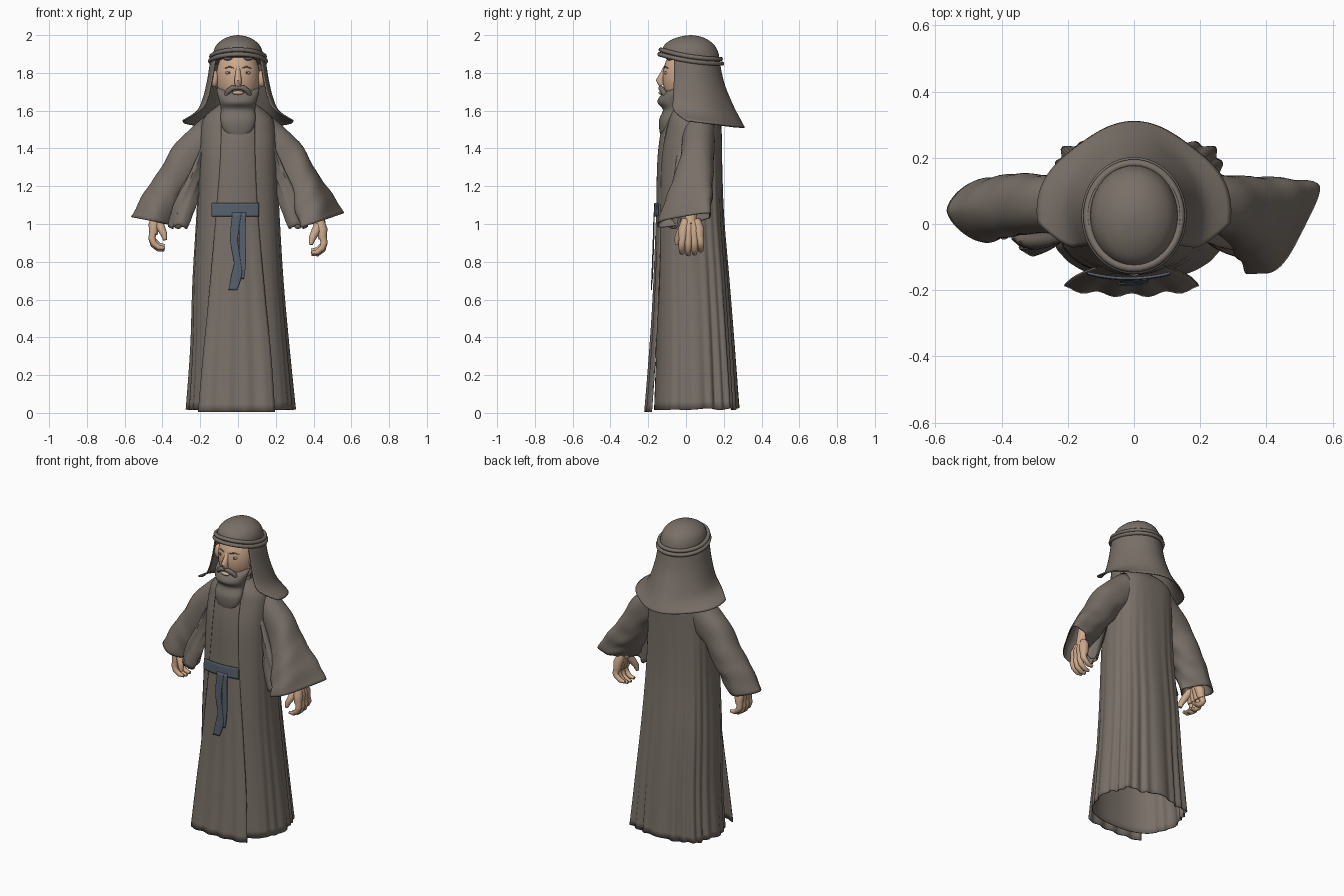
import bpy, bmesh
from math import sin, cos, pi, radians, copysign
from mathutils import Vector

if "Cube" in bpy.data.objects:
    bpy.data.objects.remove(bpy.data.objects["Cube"])


def material(name, rgb):
    m = bpy.data.materials.new(name)
    m.use_nodes = True
    m.diffuse_color = (*rgb, 1)
    m.node_tree.nodes["Principled BSDF"].inputs["Base Color"].default_value = (*rgb, 1)
    return m


CLOTH = material("grey brown cloth", (.19, .16, .137))
SKIN = material("skin", (.61, .40, .26))
BELT = material("slate blue belt", (.092, .115, .148))
HAIR = material("grey hair", (.18, .155, .135))
EYE = material("eye grey", (.36, .30, .25))
DARK = material("dark iris", (.07, .06, .05))


def finish(name, bm, mat, thick=0, angle=50):
    bmesh.ops.recalc_face_normals(bm, faces=bm.faces)
    me = bpy.data.meshes.new(name)
    bm.to_mesh(me)
    bm.free()
    me.materials.append(mat)
    ob = bpy.data.objects.new(name, me)
    bpy.context.collection.objects.link(ob)
    if thick:
        s = ob.modifiers.new("Thickness", "SOLIDIFY")
        s.thickness, s.offset = thick, 0
    bpy.ops.object.select_all(action="DESELECT")
    ob.select_set(True)
    bpy.context.view_layer.objects.active = ob
    bpy.ops.object.shade_smooth_by_angle(angle=radians(angle))


def skin_rings(bm, rings, around=True, along=False, caps=False):
    """Bridge rows of points into a surface."""
    rows = [[bm.verts.new(p) for p in r] for r in rings]
    n = len(rows[0])
    for i in range(len(rows) if along else len(rows) - 1):
        a, b = rows[i], rows[(i + 1) % len(rows)]
        for j in range(n if around else n - 1):
            k = (j + 1) % n
            bm.faces.new((a[j], a[k], b[k], b[j]))
    if caps:
        bm.faces.new(rows[0])
        bm.faces.new(rows[-1])


def loft(name, rings, mat, thick=0, **kw):
    bm = bmesh.new()
    skin_rings(bm, rings, **kw)
    finish(name, bm, mat, thick)


def tube(bm, pts, radii, ref, closed=False, n=10):
    pts = [Vector(p) for p in pts]
    rings = []
    for i, p in enumerate(pts):
        nxt = pts[(i + 1) % len(pts)] if closed or i < len(pts) - 1 else p
        prv = pts[i - 1] if closed or i else p
        u = (nxt - prv).normalized().cross(Vector(ref)).normalized()
        v = u.cross((nxt - prv).normalized())
        rings.append([p + radii[i] * (cos(a) * u + sin(a) * v) for a in turn(n)])
    skin_rings(bm, rings, along=closed, caps=not closed)


def turn(n):
    return [2 * pi * k / n for k in range(n)]


def power(v, e):
    return copysign(abs(v) ** e, v)


def ball(name, loc, size, mat):
    bm = bmesh.new()
    bmesh.ops.create_uvsphere(bm, u_segments=28, v_segments=18, radius=1)
    for v in bm.verts:
        v.co = Vector(v.co[i] * size[i] + loc[i] for i in range(3))
    finish(name, bm, mat)


def refine(keys, steps):
    """Blend between key rows with a smooth spline."""
    out, last = [], len(keys) - 1
    for i in range(last):
        rows = list(zip(keys[max(i - 1, 0)], keys[i], keys[i + 1], keys[min(i + 2, last)]))
        for s in range(steps):
            t = s / steps
            out.append([b + .5 * t * (c - a + t * (2 * a - 5 * b + 4 * c - d
                        + t * (3 * (b - c) + d - a))) for a, b, c, d in rows])
    return out + [list(keys[-1])]


# Pleated robe: z, centre x, centre y, half width, half depth
robe = [(.015, .015, .05, .275, .216), (.35, .01, .045, .25, .2),
        (.7, 0, .035, .232, .186), (1.05, 0, .025, .214, .17),
        (1.35, 0, .027, .203, .16), (1.5, 0, .04, .195, .145),
        (1.57, 0, .04, .17, .13), (1.635, 0, .02, .09, .085)]
rings = []
for z, cx, cy, rx, ry in refine(robe, 5):
    ring = []
    for a in turn(192):
        side = min(1, max(0, .75 + sin(a)))
        fold = max(0, 1.5 - z) * side * (.026 * cos(8 * a) + .02 * cos(24 * a + .5 * z))
        e = .7 if sin(a) > 0 else .8
        ring.append((cx + power(cos(a), e) * rx * (1 + fold),
                     cy + power(sin(a), e) * ry * (1 + fold),
                     z + (.005 * (1 + sin(9 * a)) * side if z < .03 else 0)))
    rings.append(ring)
loft("robe", rings, CLOTH, .006)


def sheet(name, keys, mat, bow, wave=0, thick=.008, n=24):
    """Hanging cloth strip: z, left edge, right edge, depth."""
    rows = []
    for z, x0, x1, y in refine(keys, 5):
        rows.append([(x0 + (x1 - x0) * t, y + bow * (2 * t - 1) ** 2
                      + wave * max(0, 1.1 - z) * cos(t * 8 * pi), z)
                     for t in (k / n for k in range(n + 1))])
    loft(name, rows, mat, thick, around=False)


sheet("front_panel", [(.005, -.21, .195, -.212), (.3, -.185, .175, -.19),
                      (.6, -.155, .145, -.172), (1.05, -.115, .105, -.155),
                      (1.35, -.092, .09, -.147), (1.52, -.088, .088, -.122),
                      (1.6, -.075, .075, -.085)], CLOTH, .022, .006)

# Belt with two hanging ends
sheet("belt", [(1.04, -.14, .11, -.167), (1.11, -.14, .11, -.164)], BELT, .016)
sheet("belt_end_right", [(1.06, -.03, .018, -.169), (.92, -.042, 0, -.173),
                         (.8, -.022, .014, -.177), (.73, -.035, .02, -.18),
                         (.65, -.05, -.005, -.183)], BELT, 0, 0, .006, 6)
sheet("belt_end_left", [(1.06, 0, .042, -.168), (.92, .006, .04, -.171),
                        (.8, .005, .042, -.175), (.71, 0, .032, -.178)], BELT, 0, 0, .006, 6)

# Sleeves: centre xyz, half vector across the arm (x, z), half depth and its x skew, squareness
upper = [(.13, .07, 1.48, .04, .09, .085, 0, .9), (.262, .06, 1.355, .06, .078, .085, 0, .9)]
lower = {"left": [(.34, .035, 1.22, .067, .06, .105, .015, .8),
                  (.403, .01, 1.11, .07, .045, .125, .045, .65),
                  (.448, -.012, 1.02, .062, .02, .138, .07, .5)],
         "right": [(.345, .06, 1.22, .07, .06, .09, 0, .95),
                   (.405, .05, 1.12, .09, .045, .092, 0, 1.1),
                   (.455, .04, 1.015, .107, .022, .095, 0, 1.3)]}
for s, side in ((1, "left"), (-1, "right")):
    rings = []
    for i, (x, y, z, vx, vz, d, skew, e) in enumerate(refine(upper + lower[side], 5)):
        ring = []
        for a in turn(48):
            c, q = power(cos(a), e), power(sin(a), e)
            r = 1 + .03 * sin(5 * a + i * .9) * max(0, .4 - c) + .02 * sin(i * 1.3 + 2 * a)
            ring.append((s * (x + vx * c * r + skew * q), y + d * q * r,
                         z + vz * c * r + .35 * skew * q))
        rings.append(ring)
    loft(side + "_sleeve", rings, CLOTH, .006)

    # Loose cloth gathered under the arm
    rows = []
    for x, y, z, w in refine([(.16, 0, 1.47, .02), (.225, -.035, 1.28, .035),
                              (.275, -.065, 1.13, .05), (.315, -.075, .985, .045)], 5):
        rows.append([(s * (x + w * cos(a) * (1 + .25 * sin(5 * a + 20 * z))),
                      y + .03 + .045 * sin(a) * (1 + .2 * sin(3 * a + 14 * z)),
                      z + .012 * sin(3 * a)) for a in turn(24)])
    loft(side + "_sleeve_gather", rows, CLOTH, .005)

    # Hand with curled fingers and thumb
    hy, lift = (.025, 0) if s > 0 else (.04, .025)
    bm = bmesh.new()

    def part(pts, radii):
        tube(bm, [(s * x, y + hy, z + lift) for x, y, z in pts], radii, (0, 1, 0))
    part([(.41, 0, 1.12), (.425, 0, 1.04), (.43, 0, 1.0)], [.034, .033, .034])
    for f in range(4):
        y = -.042 + .03 * f
        drop = (.008, 0, .004, .02)[f]
        part([(.43, y * .55, 1.02), (.444, y * .9, .97), (.448, y, .92)], [.026, .03, .022])
        part([(.449, y, .935), (.456, y * 1.1, .90), (.447, y * 1.15, .865 + drop),
              (.419, y * 1.1, .842 + drop), (.388, y * 1.1, .84 + drop)],
             [.02, .019, .017, .0145, .009])
    part([(.43, -.02, 1.0), (.41, -.052, .96), (.392, -.07, .92), (.386, -.074, .89)],
         [.026, .023, .018, .01])
    finish(side + "_hand", bm, SKIN)

    # Eye, brow, ear and a tuft of hair under the head cloth
    ball(side + "_eye", (s * .047, -.102, 1.80), (.019, .012, .010), EYE)
    ball(side + "_iris", (s * .047, -.110, 1.80), (.007, .005, .008), DARK)
    ball(side + "_ear", (s * .125, -.025, 1.77), (.022, .025, .045), SKIN)
    ball(side + "_hair_tuft", (s * .055, -.088, 1.878), (.026, .018, .012), HAIR)
    bm = bmesh.new()
    tube(bm, [(s * .022, -.116, 1.826), (s * .045, -.111, 1.833), (s * .072, -.093, 1.824)],
         [.002, .004, .002], (0, 0, 1))
    finish(side + "_brow", bm, HAIR)

    # Drooping half of the moustache
    bm = bmesh.new()
    tube(bm, [(0, -.134, 1.722), (s * .03, -.133, 1.72), (s * .055, -.118, 1.70),
              (s * .068, -.10, 1.665)], [.009, .014, .015, .008], (0, 1, 0))
    finish(side + "_moustache", bm, HAIR)

# Head, neck, nose and lip
ball("head", (0, 0, 1.775), (.117, .125, .165), SKIN)
bm = bmesh.new()
tube(bm, [(0, .01, 1.52), (0, .01, 1.7)], [.07, .065], (0, 1, 0), n=20)
finish("neck", bm, SKIN)
bm = bmesh.new()
tube(bm, [(0, -.108, 1.83), (0, -.125, 1.79), (0, -.139, 1.76), (0, -.127, 1.736)],
     [.011, .015, .021, .017], (1, 0, 0))
finish("nose", bm, SKIN)
ball("lip", (0, -.133, 1.695), (.03, .012, .011), SKIN)

# Beard: z, half width, front depth, back depth
rings = []
for z, w, f, b in refine([(1.72, .113, -.07, .0), (1.69, .110, -.125, 0), (1.645, .098, -.152, 0),
                          (1.605, .09, -.122, -.02), (1.55, .093, -.143, -.055),
                          (1.49, .072, -.14, -.08), (1.455, .025, -.13, -.10)], 4):
    rings.append([(w * cos(a), (f + b) / 2 + (b - f) / 2 * sin(a), z) for a in turn(32)])
loft("beard", rings, HAIR, caps=True)

# Head cloth crown, tilted down at the back
TILT = -.15
rings = []
for h, r in refine([(-.02, 1.02), (.03, 1.0), (.07, .86), (.10, .58), (.115, .27), (.12, .02)], 4):
    rings.append([(.13 * r * cos(a), .025 + .15 * r * sin(a),
                   1.88 + h + TILT * .15 * r * sin(a) * (1 - h / .12)) for a in turn(40)])
loft("headcloth_crown", rings, CLOTH, caps=True)

# Head cloth drape, open at the face: z, half width, half depth, centre y, reach
rings = []
for z, rx, ry, cy, reach in refine([(1.89, .135, .15, .025, 126), (1.83, .147, .157, .025, 124),
                                    (1.74, .162, .175, .03, 122), (1.64, .188, .208, .04, 121),
                                    (1.58, .222, .24, .04, 116), (1.53, .292, .268, .04, 98)], 4):
    ring = []
    for k in range(61):
        t = k / 30 - 1
        a = radians(reach) * t
        wave = (1.89 - z) * .13 * (cos(4 * a) - 1) * max(0, cos(a))
        ring.append((rx * sin(a) * (1 + wave), cy + ry * cos(a) * (1 + wave),
                     z + TILT * ry * cos(a) * .5 + .015 * t * t))
    rings.append(ring)
loft("headcloth_drape", rings, CLOTH, .008, around=False)

# Twin cords around the head cloth
for i, name in enumerate(("lower_head_cord", "upper_head_cord")):
    bm = bmesh.new()
    size = 1 - .04 * i
    pts = [(.147 * size * cos(a), .025 + .165 * size * sin(a),
            1.868 + .024 * i + TILT * .165 * sin(a) - .006 * cos(2 * a)) for a in turn(48)]
    tube(bm, pts, [.012] * len(pts), (0, 0, 1), closed=True)
    finish(name, bm, CLOTH)
